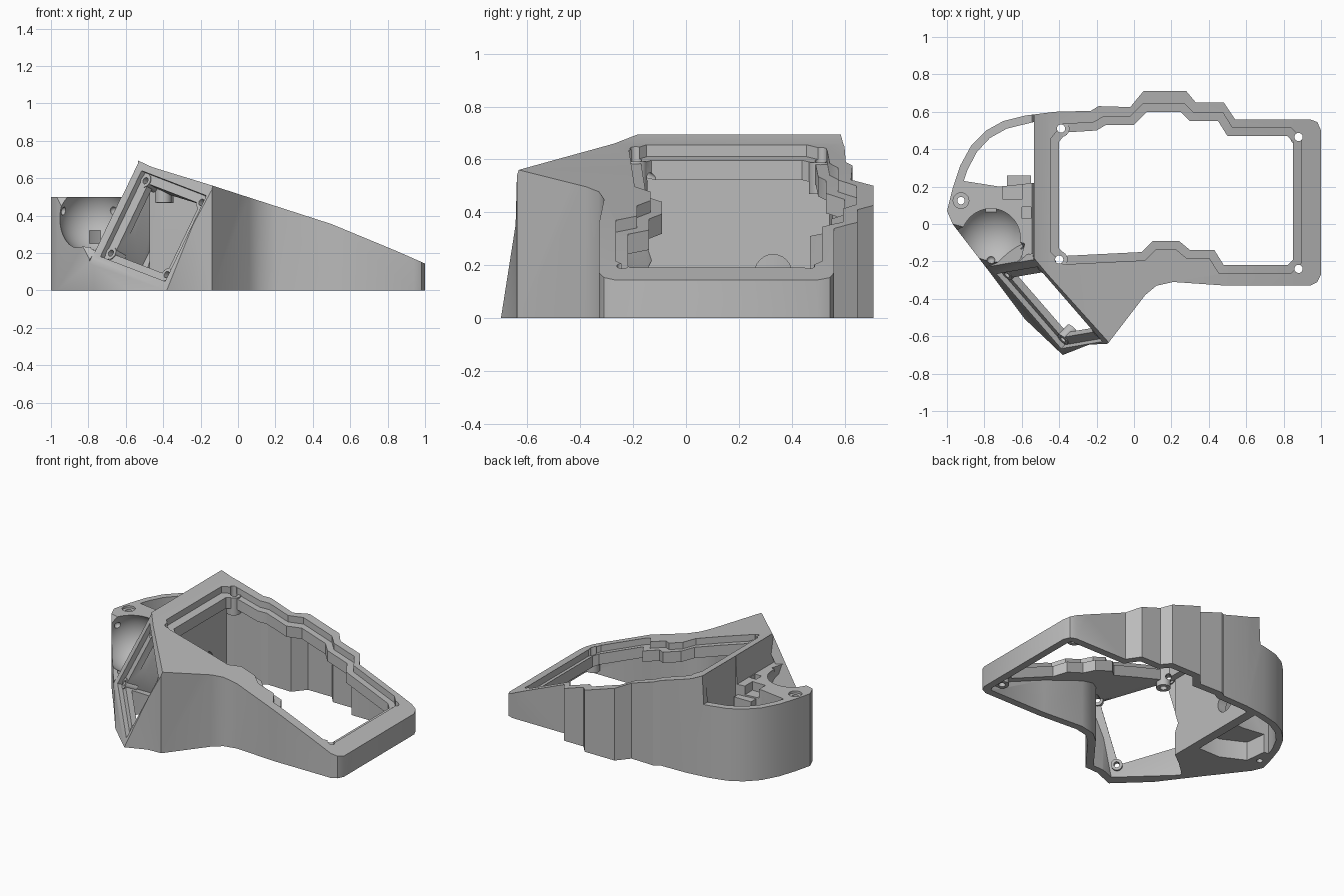
import bpy, bmesh
from mathutils import Vector, Matrix

cube = bpy.data.objects.get("Cube")
if cube:
    bpy.data.objects.remove(cube)

grey = bpy.data.materials.new("plain grey")
grey.use_nodes = True
grey.diffuse_color = (0.5, 0.5, 0.5, 1)
grey.node_tree.nodes["Principled BSDF"].inputs["Base Color"].default_value = (0.5, 0.5, 0.5, 1)


def finish(name, bm):
    bmesh.ops.recalc_face_normals(bm, faces=bm.faces)
    mesh = bpy.data.meshes.new(name)
    bm.to_mesh(mesh)
    bm.free()
    obj = bpy.data.objects.new(name, mesh)
    mesh.materials.append(grey)
    bpy.context.collection.objects.link(obj)
    return obj


def prism(name, outline, low, high):
    """Upright solid over an outline."""
    bm = bmesh.new()
    base = bm.faces.new([bm.verts.new((x, y, low)) for x, y in outline])
    extruded = bmesh.ops.extrude_face_region(bm, geom=[base])["geom"]
    verts = [g for g in extruded if isinstance(g, bmesh.types.BMVert)]
    bmesh.ops.translate(bm, verts=verts, vec=(0, 0, high - low))
    if not base.is_valid or len(base.link_loops if hasattr(base, "link_loops") else base.loops) < 3:
        bm.faces.new(base.verts)
    return finish(name, bm)


def box(name, low, high, frame=Matrix()):
    low, high = Vector(low), Vector(high)
    bm = bmesh.new()
    m = frame @ Matrix.Translation((low + high) / 2) @ Matrix.Diagonal((*(high - low), 1))
    bmesh.ops.create_cube(bm, size=1, matrix=m)
    return finish(name, bm)


def rod(name, centre, radius, depth, frame=Matrix()):
    bm = bmesh.new()
    bmesh.ops.create_cone(bm, cap_ends=True, segments=24, radius1=radius, radius2=radius,
                          depth=depth, matrix=frame @ Matrix.Translation(centre))
    return finish(name, bm)


def ball(name, centre, radius, detail):
    bm = bmesh.new()
    bmesh.ops.create_uvsphere(bm, u_segments=detail, v_segments=detail // 2, radius=radius,
                              matrix=Matrix.Translation(centre))
    return finish(name, bm)


def combine(target, tool, mode="DIFFERENCE"):
    mod = target.modifiers.new("cut", "BOOLEAN")
    mod.operation, mod.solver, mod.object = mode, "EXACT", tool
    bpy.context.view_layer.objects.active = target
    bpy.ops.object.modifier_apply(modifier=mod.name)
    bpy.data.objects.remove(tool)


def inset(points, d):
    """Mitred inset of a counter-clockwise outline; negative grows it."""
    out = []
    for i, p in enumerate(points):
        p, a, b = Vector(p), Vector(points[i - 1]), Vector(points[(i + 1) % len(points)])
        e, g = (p - a).normalized(), (b - p).normalized()
        n, m = Vector((-e.y, e.x)), Vector((-g.y, g.x))
        out.append(p + (n + m) * d / (1 + n.dot(m)))
    return out


def plane_frame(origin, along, up):
    """Frame with x along a plane's foot, y up it and z out of it."""
    u = Vector(along).normalized()
    w = u.cross(Vector(up)).normalized()
    frame = Matrix((u, w.cross(u), w)).transposed().to_4x4()
    frame.translation = origin
    return frame


# Side profile of the deck, as x and height
deck = [(-0.535, 0.695), (-0.46, 0.66), (-0.15, 0.565), (0.02, 0.51), (0.5, 0.355),
        (0.85, 0.21), (1.1, 0.1)]


def deck_height(x):
    for (a, p), (b, q) in zip(deck, deck[1:]):
        if x <= b:
            return p + (q - p) * (x - a) / (b - a)


def above_deck(drop, start):
    """Everything above the deck profile lowered by drop."""
    shape = start + [(x, z - drop) for x, z in deck] + [(1.1, 2), (-1.2, 2)]
    obj = prism("above_deck", shape, -2, 2)
    obj.data.transform(Matrix.Rotation(1.5707963, 4, "X"))
    return obj


# Outer walls
outline = [(-0.38, -0.7), (-0.24, -0.645), (-0.14, -0.64), (0.06, -0.38), (0.12, -0.33),
           (0.21, -0.31), (0.5, -0.33), (0.94, -0.33), (0.98, -0.31), (1, -0.27), (1, 0.5),
           (0.98, 0.545), (0.94, 0.56), (0.54, 0.56), (0.48, 0.65), (0.33, 0.65), (0.28, 0.71),
           (0.05, 0.71), (-0.02, 0.625), (-0.19, 0.63), (-0.23, 0.605), (-0.42, 0.6),
           (-0.58, 0.58), (-0.7, 0.55), (-0.79, 0.5), (-0.87, 0.42), (-0.93, 0.31),
           (-0.97, 0.19), (-1, 0.07), (-0.97, 0), (-0.77, -0.26), (-0.47, -0.66)]
case = prism("case_shell", outline, 0, 1)

# Deck opening outline
opening = [(-0.4, -0.13), (-0.36, -0.17), (0.04, -0.15), (0.1, -0.09), (0.24, -0.09), (0.3, -0.14),
           (0.43, -0.14), (0.48, -0.22), (0.82, -0.22), (0.85, -0.19), (0.85, 0.44), (0.82, 0.47),
           (0.5, 0.47), (0.45, 0.55), (0.3, 0.55), (0.25, 0.6), (0.07, 0.6), (0, 0.53),
           (-0.15, 0.53), (-0.2, 0.5), (-0.36, 0.49), (-0.4, 0.44)]

# Tilted thumb panel and the leaning front of the socket block
panel = plane_frame((-0.76, -0.25, 0.17), (0.39, -0.45, -0.15), (0.23, 0.05, 0.5))
lean = plane_frame((-0.97, 0, 0.5), (0.37, -0.1, 0), (0, 0.24, 0.44))

# Sloping deck and lower left section, sparing the panel's frame
sky = above_deck(0, [(-1.2, 0.5), (-0.545, 0.5)])
combine(sky, box("spared_frame", (-0.025, -0.3, -0.06), (0.15, 0.55, 0.02), panel))
combine(case, sky)
combine(case, box("panel_cut", (-0.035, -0.3, 0), (1.2, 1, 1), panel))

# Hollow inside of the shell, leaving the divider and the socket block
cavity = prism("cavity", inset(outline, 0.05), -0.1, 1.2)
combine(cavity, above_deck(0.12, [(-1.2, 0.6)]))
keep = [(-2, -2), (-0.66, -2), (-0.66, -0.32), (-0.55, -0.22), (-0.47, -0.16), (-0.47, 2), (-2, 2)]
combine(cavity, prism("keep_block", keep, -1, 2))
combine(cavity, box("panel_wall", (-0.3, -0.5, -0.07), (1.4, 1.2, 1), panel))
combine(case, cavity)

# Deck opening with recessed ledge
combine(case, prism("deck_hole", opening, -0.2, 1.2))
ledge = prism("ledge_cut", inset(opening, -0.045), 0, 1.2)
combine(ledge, above_deck(0.045, [(-1.2, 0.65)]), "INTERSECT")
combine(case, ledge)

# Thumb panel pocket and window
combine(case, box("panel_pocket", (0.025, 0.02, -0.03), (0.57, 0.53, 0.2), panel))
combine(case, box("panel_window", (0.085, 0.06, -0.25), (0.52, 0.48, 0.2), panel))

# Open chamber behind the socket, its low extension and the cable hole
chamber = [(-0.535, 0.22), (-0.535, 0.545), (-0.68, 0.51), (-0.77, 0.46), (-0.84, 0.385),
           (-0.89, 0.29), (-0.91, 0.23), (-0.72, 0.2)]
combine(case, prism("chamber_cut", chamber, -0.2, 1))
under = [(-0.535, 0), (-0.535, 0.3), (-0.88, 0.26), (-0.86, 0.08), (-0.7, 0)]
combine(case, prism("under_cut", under, -0.2, 0.13))
combine(case, rod("cable_hole", (0, 0, 0), 0.07, 0.3,
                  Matrix.Translation((-0.46, 0.33, 0.17)) @ Matrix.Rotation(1.5708, 4, "Y")))

# Stepped sensor bracket beside the socket
combine(case, box("bracket_step", (-0.7, 0.13, 0.44), (-0.6, 0.4, 0.6)))
combine(case, box("bracket_slot", (-0.6, 0.03, 0.46), (-0.55, 0.09, 0.6)))
combine(case, box("bracket_tab", (-0.68, 0.18, 0.3), (-0.55, 0.26, 0.43)), "UNION")

# Ball socket, open to the front and top, stopping at the panel's side
centre = Vector((-0.765, -0.075, 0.385))
for tool in (box("socket_front_cut", (-0.5, -0.6, 0), (0.4, 0.3, 0.6), lean),
             ball("socket_cut", centre, 0.195, 64)):
    combine(tool, box("panel_side", (-0.03, -1, -1), (1, 1, 1), panel))
    combine(case, tool)

# Bearing seats and sensor window
for direction in [(-0.85, 0.45, 0.2), (0.5, 0.8, 0.2), (0.86, -0.3, -0.2), (0, -0.6, -0.8)]:
    combine(case, ball("bearing_seat", centre + Vector(direction).normalized() * 0.195, 0.022, 16))
combine(case, box("sensor_window", (-0.795, 0.02, 0.25), (-0.735, 0.3, 0.32)))

# Deck screw bosses
for x, y in [(-0.39, 0.51), (-0.4, -0.19), (0.88, 0.465), (0.88, -0.24)]:
    z = deck_height(x) - 0.1
    combine(case, rod("deck_boss", (x, y, z - 0.01), 0.045, 0.12 if x < 0 else 0.09), "UNION")
    combine(case, rod("deck_screw_hole", (x, y, z), 0.022, 0.4))

# Thumb panel screw bosses
for x in (0.06, 0.53):
    for y in (0.06, 0.49):
        combine(case, rod("panel_boss", (x, y, -0.065), 0.036, 0.08, panel), "UNION")
        combine(case, rod("panel_screw_hole", (x, y, -0.05), 0.018, 0.3, panel))

# Socket screw seat
combine(case, rod("seat_recess", (-0.925, 0.125, 0.5), 0.042, 0.03))
combine(case, rod("seat_hole", (-0.925, 0.125, 0.25), 0.02, 0.7))

# Soft curves with crisp edges
bpy.ops.object.select_all(action="DESELECT")
case.select_set(True)
bpy.context.view_layer.objects.active = case
bpy.ops.object.shade_smooth_by_angle(angle=0.5)
